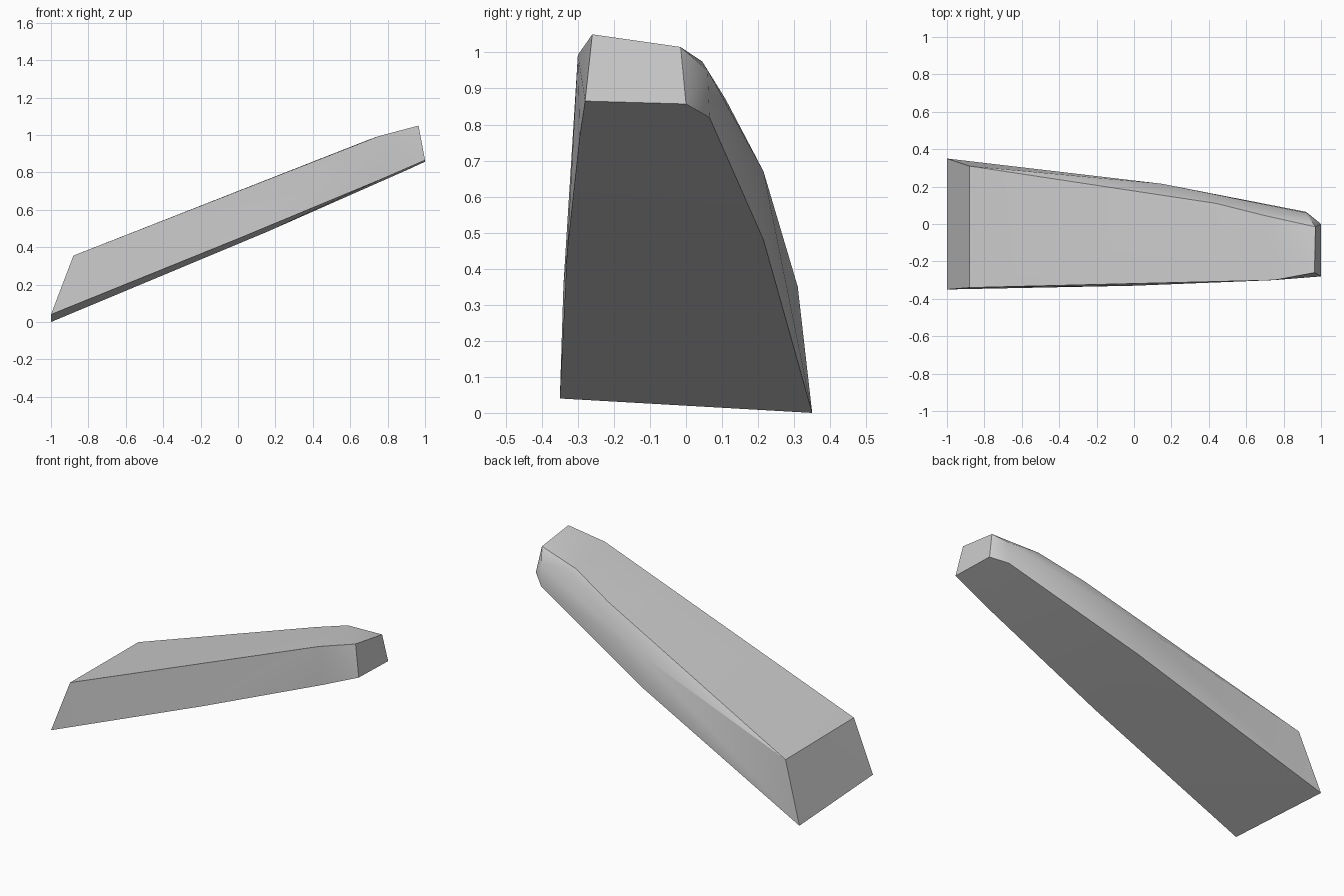
import bpy
import bmesh
import math

cube = bpy.data.objects.get("Cube")
if cube:
    bpy.data.objects.remove(cube, do_unlink=True)

# Plain grey surface
grey = bpy.data.materials.new("plain grey")
grey.use_nodes = True
colour = (0.6, 0.6, 0.6, 1)
grey.diffuse_color = colour
grey.node_tree.nodes["Principled BSDF"].inputs["Base Color"].default_value = colour

# Corner lines of the tapered bar, each running from the wide end to the tip
bottom_front = [(-1, -.35, .04), (0, -.33, .445), (.77, -.295, .765), (1, -.28, .865)]
bottom_back = [(-1, .35, 0), (.15, .215, .48), (.92, .065, .82), (1, 0, .857)]
back_ridge = [(.15, .215, .67), (.92, .06, .95)]
top_back = [(-.88, .31, .35), (.44, .11, .87), (.7, .045, .975), (.97, -.015, 1.015)]
top_front = [(-.88, -.34, .355), (.75, -.3, .993), (.965, -.26, 1.05)]

# Skin the corner lines into one closed faceted body
bm = bmesh.new()
for line in (bottom_front, bottom_back, back_ridge, top_back, top_front):
    for point in line:
        bm.verts.new(point)
bmesh.ops.convex_hull(bm, input=bm.verts[:])
loose = [v for v in bm.verts if not v.link_faces]
bmesh.ops.delete(bm, geom=loose, context='VERTS')
bmesh.ops.recalc_face_normals(bm, faces=bm.faces[:])

mesh = bpy.data.meshes.new("tapered_bar")
bm.to_mesh(mesh)
bm.free()
mesh.materials.append(grey)
bar = bpy.data.objects.new("tapered_bar", mesh)
bpy.context.collection.objects.link(bar)

# Soft shading over the shallow facets, crisp outer edges
bpy.ops.object.select_all(action='DESELECT')
bar.select_set(True)
bpy.context.view_layer.objects.active = bar
bpy.ops.object.shade_smooth_by_angle(angle=math.radians(30))
